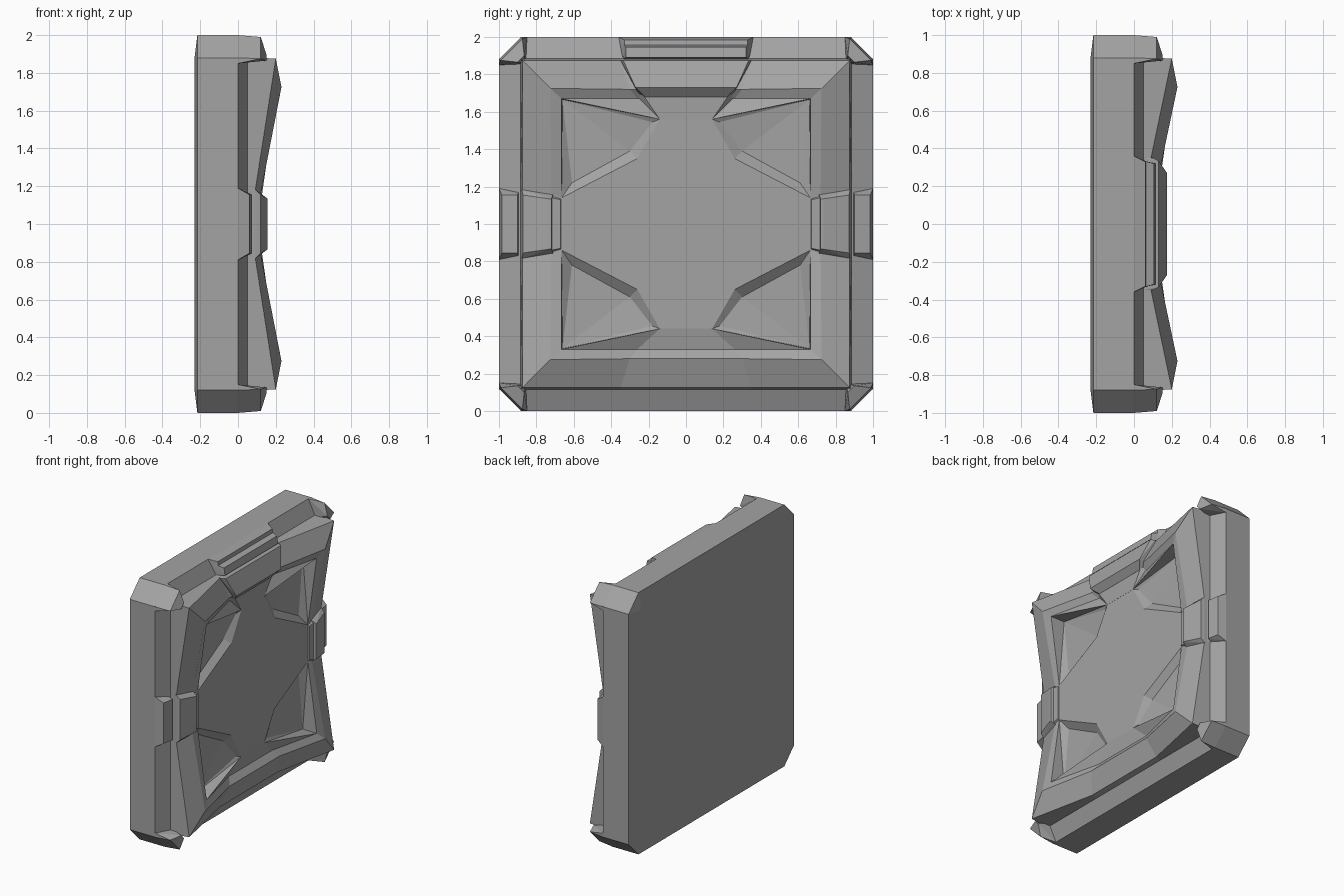
import bpy, bmesh

if "Cube" in bpy.data.objects:
    bpy.data.objects.remove(bpy.data.objects["Cube"])

# One dark grey for the whole panel
grey = bpy.data.materials.new("dark_grey")
grey.diffuse_color = (.37, .37, .37, 1)
grey.use_nodes = True
grey.node_tree.nodes["Principled BSDF"].inputs["Base Color"].default_value = grey.diffuse_color

# Panel coordinates: (u, v, h) = sideways, up from panel centre, height toward +x
def to_world(p):
    return (p[2], p[0], p[1] + 1.0)

def finish(name, bm):
    me = bpy.data.meshes.new(name)
    bm.to_mesh(me)
    bm.free()
    me.materials.append(grey)
    ob = bpy.data.objects.new(name, me)
    bpy.context.collection.objects.link(ob)
    return ob

def hull(name, pts):
    bm = bmesh.new()
    for p in pts:
        bm.verts.new(to_world(p))
    r = bmesh.ops.convex_hull(bm, input=bm.verts[:])
    junk = set(r["geom_interior"]) | set(r["geom_unused"])
    junk = [v for v in junk if isinstance(v, bmesh.types.BMVert) and v.is_valid]
    bmesh.ops.delete(bm, geom=junk, context='VERTS')
    bmesh.ops.dissolve_limit(bm, angle_limit=0.02, verts=bm.verts[:], edges=bm.edges[:])
    bmesh.ops.recalc_face_normals(bm, faces=bm.faces[:])
    return finish(name, bm)

# Backing slab: square with cut corners and a shallow domed back
def octagon(s, c, h):
    return [(a * i, b * j, h) for a, b in ((s, c), (c, s)) for i in (1, -1) for j in (1, -1)]

hull("backing_slab", octagon(1, .88, 0) + octagon(1, .88, -.215) + octagon(.88, .87, -.23))

# Face relief: one quarter, repeated by sign into all four
# rows run flange edge, flange foot, outer lip, ridge, inner lip
side_mid = [(1, 0, 0), (.885, 0, .05), (.875, 0, .09), (.72, 0, .12), (.665, 0, .125)]
side_end = [(1, .17, 0), (.885, .17, .05), (.875, .17, .09), (.72, .16, .12), (.665, .14, .125)]
corner = [(1, .885, 0), (.885, .885, .05), (.875, .875, .2), (.725, .725, .23), (.665, .67, .2)]
corner_top = [(.885, 1, 0)] + corner[1:]
top_end = [(.35, 1, 0), (.35, .885, .05), (.35, .875, .09), (.30, .72, .14), (.26, .67, .105)]
top_mid = [(0, p[1], p[2]) for p in top_end]

P1, P2, P3 = side_end[4], (.26, .35, .125), (.14, .56, .125)       # raised centre outline
R0, R1, R2, R3 = (.66, .665, .085), (.61, .22, .085), (.30, .39, .085), (.18, .545, .11)  # corner recess
faces = [[P1, P2, P3, (0, .56, .125), (0, 0, .125), side_mid[4]],
         [P1, R1, R2, P2], [P2, R2, R3, P3],
         [R0, P1, R1], [R0, R1, R2], [R0, R2, R3], [R0, R3, P3],
         [corner[4], P1, R0], [corner[4], R0, P3], [corner[4], P3, top_end[4]],
         [top_end[4], P3, (0, .56, .125), top_mid[4]]]
for rows in ([side_mid, side_end, corner], [corner_top, top_end, top_mid]):
    for a, b in zip(rows, rows[1:]):
        for k in range(4):
            faces.append([a[k], b[k], b[k + 1], a[k + 1]])

bm = bmesh.new()
for su in (1, -1):
    for sv in (1, -1):
        for f in faces:
            bm.faces.new([bm.verts.new(to_world((p[0] * su, p[1] * sv, p[2]))) for p in f])
bm.normal_update()
for f in bm.faces:
    if f.normal.x < 0:
        f.normal_flip()
bmesh.ops.remove_doubles(bm, verts=bm.verts[:], dist=0.0005)
finish("framed_face", bm)

# Corner guards on the cut corners
guard = [(1, .85, 0), (1, .88, 0), (.85, .85, 0), (.99, .875, .12), (.90, .865, .15)]
for su, a in ((1, "right"), (-1, "left")):
    for sv, b in ((1, "top"), (-1, "bottom")):
        pts = guard + [(p[1], p[0], p[2]) for p in guard]
        hull(f"corner_guard_{b}_{a}", [(p[0] * su, p[1] * sv, p[2]) for p in pts])

# Clamps: profile points (distance from centre, height, half width)
def clamp(name, profile, place):
    hull(name, [place(d, w * s, h) for d, h, w in profile for s in (1, -1)])

for s, a in ((1, "right"), (-1, "left")):
    place = lambda d, w, h: (d * s, w, h)
    clamp(f"clamp_foot_{a}", [(1, 0, .19), (.89, 0, .19), (.985, .06, .155), (.90, .075, .155)], place)
    clamp(f"clamp_{a}", [(.882, .04, .185), (.71, .04, .16), (.878, .09, .185), (.71, .115, .16),
                         (.872, .12, .155), (.735, .155, .135), (.72, .155, .135)], place)
    clamp(f"clamp_toe_{a}", [(.72, .1, .16), (.66, .1, .145), (.72, .137, .14), (.67, .134, .13)], place)

above = lambda d, w, h: (w, d, h)
clamp("clamp_foot_top", [(1, 0, .36), (.88, 0, .36), (.985, .06, .33), (.90, .07, .33)], above)
clamp("clamp_rib_top", [(.965, .03, .34), (.88, .03, .34), (.945, .105, .32), (.89, .115, .32)], above)
clamp("clamp_top", [(.885, .04, .35), (.68, .07, .25), (.875, .13, .335), (.875, .10, .35),
                    (.73, .175, .27), (.68, .132, .22)], above)
clamp("clamp_toe_top", [(.69, .10, .27), (.69, .132, .23), (.56, .126, .14), (.56, .09, .14)], above)
